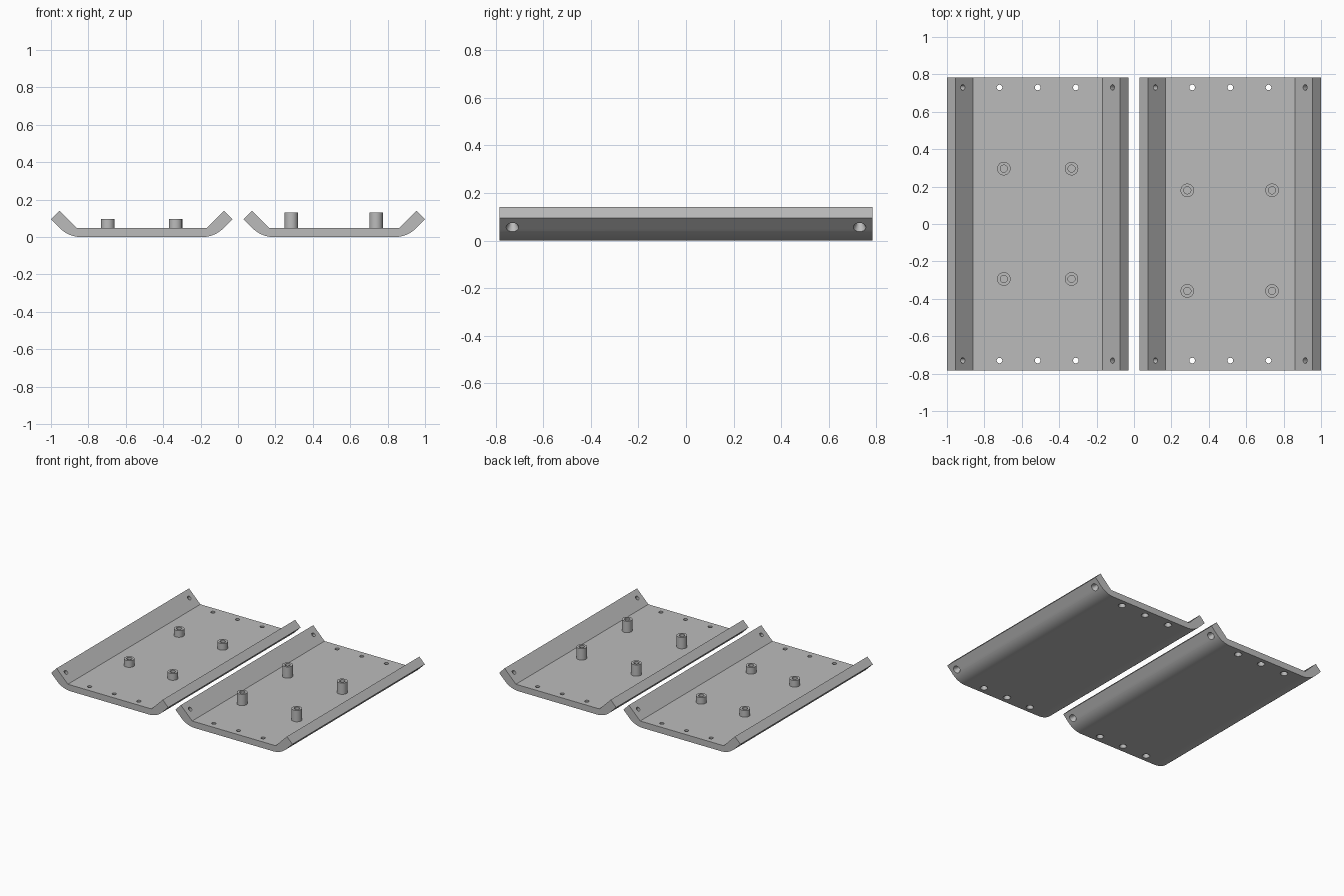
import bpy, bmesh, math
from mathutils import Matrix, Vector

if "Cube" in bpy.data.objects:
    bpy.data.objects.remove(bpy.data.objects["Cube"])

HALF_LEN = 0.784      # half length of each tray along y
CENTRE = 0.515        # x offset of each tray
FLOOR = 0.047         # thickness of the tray floor

grey = bpy.data.materials.new("plain grey")
grey.diffuse_color = (0.5, 0.5, 0.5, 1)
grey.use_nodes = True
grey.node_tree.nodes["Principled BSDF"].inputs["Base Color"].default_value = grey.diffuse_color


def make_object(name, bm):
    bmesh.ops.recalc_face_normals(bm, faces=bm.faces)
    mesh = bpy.data.meshes.new(name)
    bm.to_mesh(mesh)
    bm.free()
    mesh.materials.append(grey)
    ob = bpy.data.objects.new(name, mesh)
    bpy.context.collection.objects.link(ob)
    return ob


def activate(ob):
    bpy.ops.object.select_all(action='DESELECT')
    ob.select_set(True)
    bpy.context.view_layer.objects.active = ob


def smooth(ob):
    activate(ob)
    bpy.ops.object.shade_smooth_by_angle(angle=math.radians(30))


def lathe(bm, profile, matrix, sides=32):
    """Capped solid of revolution from (radius, height) pairs."""
    rings = []
    for r, h in profile:
        rings.append([bm.verts.new(matrix @ Vector((
            r * math.cos(2 * math.pi * i / sides),
            r * math.sin(2 * math.pi * i / sides), h))) for i in range(sides)])
    for a, b in zip(rings, rings[1:]):
        for i in range(sides):
            j = (i + 1) % sides
            bm.faces.new((a[i], a[j], b[j], b[i]))
    bm.faces.new(rings[0][::-1])
    bm.faces.new(rings[-1])


def tray_profile():
    """Flat floor, 45 degree flanges, rounded underside bends."""
    radius, tangent = 0.157, 0.065
    half = [(0.346, FLOOR), (0.440, 0.141), (0.485, 0.095)]
    for i in range(13):
        a = math.radians(45 * (1 - i / 12))
        half.append((0.39 - tangent + radius * math.sin(a),
                     radius - radius * math.cos(a)))
    return half + [(-x, z) for x, z in reversed(half)]


def build_tray(name, cx):
    bm = bmesh.new()
    face = bm.faces.new([bm.verts.new((cx + x, -HALF_LEN, z))
                         for x, z in tray_profile()])
    ext = bmesh.ops.extrude_face_region(bm, geom=[face])
    bmesh.ops.translate(bm, vec=(0, 2 * HALF_LEN, 0),
                        verts=[v for v in ext["geom"]
                               if isinstance(v, bmesh.types.BMVert)])
    tray = make_object(name, bm)

    # countersunk screw holes, widest on the underside
    hole = [(0.0304, -0.01), (0.015, 0.025), (0.015, 0.12)]
    bm = bmesh.new()
    for y in (-0.73, 0.73):
        for x in (-0.204, 0, 0.204):
            lathe(bm, hole, Matrix.Translation((cx + x, y, 0)))
        for s in (-1, 1):
            lathe(bm, hole, Matrix.Translation((cx + s * 0.445, y, 0.056))
                  @ Matrix.Rotation(-s * math.pi / 4, 4, 'Y'))
    cutter = make_object("hole_cutter", bm)
    cutter.hide_render = True

    mod = tray.modifiers.new("holes", 'BOOLEAN')
    mod.operation = 'DIFFERENCE'
    mod.solver = 'EXACT'
    mod.object = cutter
    activate(tray)
    bpy.ops.object.modifier_apply(modifier=mod.name)
    bpy.data.objects.remove(cutter)
    smooth(tray)


def build_standoffs(name, xs, ys, top):
    # hollow posts with a blind bore
    profile = [(0.036, FLOOR - 0.01), (0.036, top),
               (0.019, top), (0.019, FLOOR + 0.002)]
    for x in xs:
        for y in ys:
            bm = bmesh.new()
            lathe(bm, profile, Matrix.Translation((x, y, 0)))
            smooth(make_object(name, bm))


build_tray("left_tray", -CENTRE)
build_tray("right_tray", CENTRE)
build_standoffs("short_standoff", (-0.696, -0.334), (-0.294, 0.296), 0.097)
build_standoffs("tall_standoff", (0.285, 0.738), (-0.358, 0.180), 0.132)
